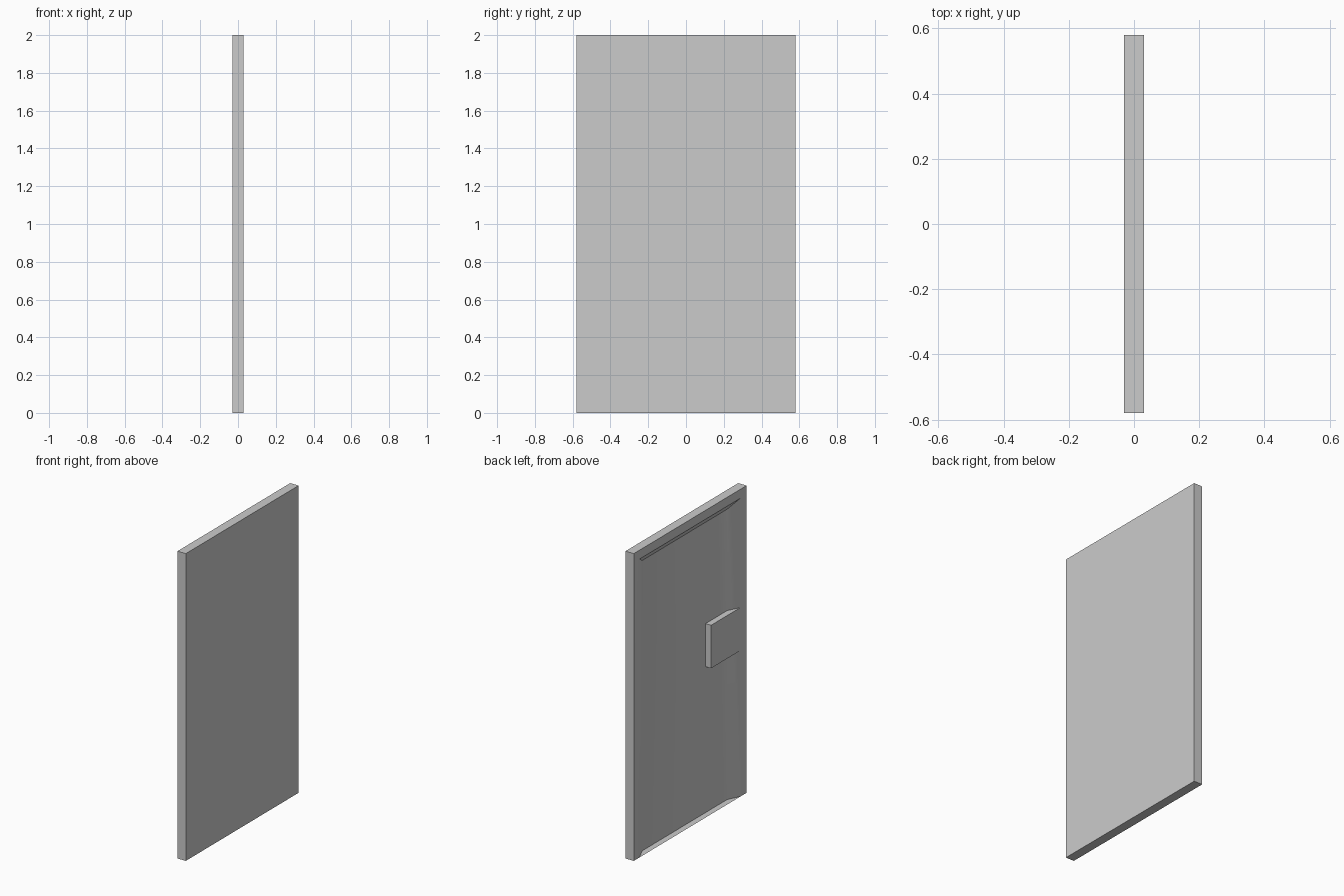
import bpy, bmesh
from math import radians

if "Cube" in bpy.data.objects:
    bpy.data.objects.remove(bpy.data.objects["Cube"])

HX, HY, H = 0.03, 0.58, 2.0      # half thickness, half width, height
BACK = 0.01                      # x of the recess back wall


def finish(name, bm):
    bmesh.ops.recalc_face_normals(bm, faces=bm.faces)
    me = bpy.data.meshes.new(name)
    bm.to_mesh(me)
    bm.free()
    ob = bpy.data.objects.new(name, me)
    bpy.context.collection.objects.link(ob)
    return ob


def arch(bm, x, half, top):
    """Door-shaped outline open at the floor."""
    return [bm.verts.new((x, y, z)) for y, z in
            ((-half, 0), (-half, top), (half, top), (half, 0))]


# Door panel: nested arches from the far side round to the recess back wall
bm = bmesh.new()
rings = [arch(bm, HX, HY, H), arch(bm, -HX, HY, H),
         arch(bm, -HX, 0.52, 1.942), arch(bm, BACK, 0.437, 1.89)]
for a, b in zip(rings, rings[1:]):
    for i in range(3):
        bm.faces.new((a[i], a[i + 1], b[i + 1], b[i]))
bm.faces.new(rings[0])
bm.faces.new(rings[-1])
# underside: solid rim below the walls
bm.faces.new([r[0] for r in rings] + [r[3] for r in reversed(rings)])
panel = finish("door_panel", bm)

# Thin floor sheet closing the recess at the bottom
bm = bmesh.new()
bm.faces.new([bm.verts.new((x, y, 0)) for x, y in
              ((-HX, -0.52), (-HX, 0.52), (BACK, 0.437), (BACK, -0.437))])
floor = finish("recess_floor", bm)
for p in floor.data.polygons:
    if p.normal.z < 0:
        p.flip()

# Lock box, its hidden end following the slanted side wall
bm = bmesh.new()
base = bm.faces.new([bm.verts.new((x, y, 0.95)) for x, y in
                     ((-HX, -0.215), (-HX, -0.515), (BACK, -0.437), (BACK, -0.215))])
top = bmesh.ops.extrude_face_region(bm, geom=[base])["geom"]
bmesh.ops.translate(bm, vec=(0, 0, 0.28),
                    verts=[v for v in top if isinstance(v, bmesh.types.BMVert)])
finish("lock_box", bm)

# Soft shading across the shallow side slants only
bpy.ops.object.select_all(action='DESELECT')
panel.select_set(True)
bpy.context.view_layer.objects.active = panel
bpy.ops.object.shade_smooth_by_angle(angle=radians(30))
